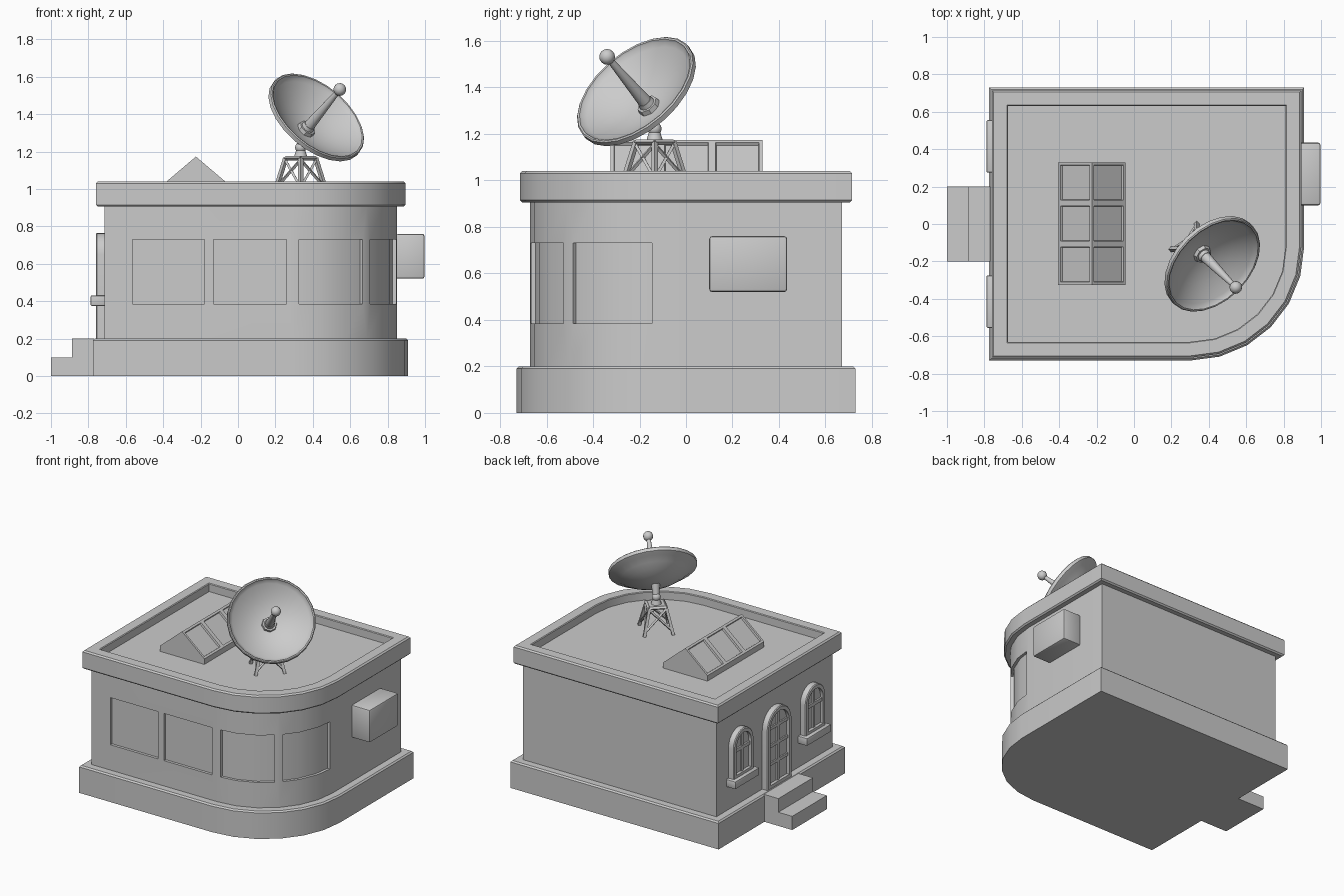
import bpy, bmesh, math
from mathutils import Vector, Matrix

if "Cube" in bpy.data.objects:
    bpy.data.objects.remove(bpy.data.objects["Cube"])


def finish(name, bm, smooth=True):
    bmesh.ops.recalc_face_normals(bm, faces=bm.faces)
    me = bpy.data.meshes.new(name)
    bm.to_mesh(me)
    bm.free()
    ob = bpy.data.objects.new(name, me)
    bpy.context.collection.objects.link(ob)
    if smooth:
        bpy.ops.object.select_all(action='DESELECT')
        ob.select_set(True)
        bpy.context.view_layer.objects.active = ob
        bpy.ops.object.shade_smooth_by_angle(angle=math.radians(30))
    return ob


def loft_bm(loops):
    """Skin a list of equal-length point loops and cap both ends."""
    bm = bmesh.new()
    rings = [[bm.verts.new(p) for p in loop] for loop in loops]
    n = len(rings[0])
    for a, b in zip(rings, rings[1:]):
        for i in range(n):
            j = (i + 1) % n
            bm.faces.new((a[i], a[j], b[j], b[i]))
    bm.faces.new(rings[0])
    bm.faces.new(rings[-1])
    bmesh.ops.recalc_face_normals(bm, faces=bm.faces)
    return bm


def box(name, lo, hi, bevel=0.0):
    lo, hi = Vector(lo), Vector(hi)
    bm = bmesh.new()
    bmesh.ops.create_cube(bm, size=1)
    bmesh.ops.scale(bm, vec=hi - lo, verts=bm.verts)
    bmesh.ops.translate(bm, vec=(lo + hi) / 2, verts=bm.verts)
    if bevel:
        bmesh.ops.bevel(bm, geom=bm.edges[:], offset=bevel, segments=2,
                        profile=0.5, affect='EDGES')
    return finish(name, bm)


def rod(name, p, q, r1, r2=None, sides=4):
    p, q = Vector(p), Vector(q)
    bm = bmesh.new()
    rot = (q - p).to_track_quat('Z', 'Y').to_matrix().to_4x4()
    bmesh.ops.create_cone(bm, cap_ends=True, segments=sides, radius1=r1,
                          radius2=r1 if r2 is None else r2, depth=(q - p).length,
                          matrix=Matrix.Translation((p + q) / 2) @ rot)
    return finish(name, bm, sides > 7)


def ball(name, c, r):
    bm = bmesh.new()
    bmesh.ops.create_uvsphere(bm, u_segments=12, v_segments=8, radius=r,
                              matrix=Matrix.Translation(c))
    return finish(name, bm)


# Building footprint with one rounded corner
CX, CY, R = 0.30, -0.12, 0.55


def footprint(off, z):
    pts = [(0.85 + off, 0.67 + off, z), (-0.715 - off, 0.67 + off, z),
           (-0.715 - off, -0.67 - off, z)]
    for i in range(7):
        a = math.radians(15 * i)
        pts.append((CX + (R + off) * math.sin(a), CY - (R + off) * math.cos(a), z))
    return pts


def storey(name, sections):
    return finish(name, loft_bm([footprint(o, z) for o, z in sections]))


storey("plinth", [(0.06, 0), (0.06, 0.19), (0.05, 0.2)])
walls = storey("walls", [(0, 0.195), (0, 0.91)])
storey("roof_parapet", [(0.035, 0.905), (0.045, 0.915), (0.045, 1.03), (0.035, 1.04),
                        (-0.035, 1.04), (-0.04, 1.035), (-0.04, 0.98)])


# Shop windows: two flat, two following the curve, recessed into the walls
def arc_point(deg, off):
    mid = min(5, int(deg // 15)) * 15 + 7.5
    rr = (R + off) * math.cos(math.radians(7.5)) / math.cos(math.radians(deg - mid))
    a = math.radians(deg)
    return CX + rr * math.sin(a), CY - rr * math.cos(a)


Z0, Z1, DEPTH = 0.385, 0.73, 0.02
cutters = [box("window_cutter", (x0, -0.75, Z0), (x1, -0.67 + DEPTH, Z1))
           for x0, x1 in ((-0.565, -0.18), (-0.13, 0.26))]
for angles in ((2.8, 15, 30, 42), (48, 60, 75, 87.2)):
    plan = [arc_point(a, -DEPTH) for a in angles] + \
           [arc_point(a, 0.08) for a in reversed(angles)]
    cutters.append(finish("window_cutter",
                          loft_bm([[(x, y, z) for x, y in plan] for z in (Z0, Z1)])))
for c in cutters:
    m = walls.modifiers.new("window", 'BOOLEAN')
    m.operation, m.solver, m.object = 'DIFFERENCE', 'EXACT', c
    bpy.ops.object.select_all(action='DESELECT')
    bpy.context.view_layer.objects.active = walls
    walls.select_set(True)
    bpy.ops.object.modifier_apply(modifier=m.name)
for c in cutters:
    bpy.data.objects.remove(c)
bpy.ops.object.shade_smooth_by_angle(angle=math.radians(30))


# Arched door and windows on the left wall
def arch(x, yc, half, z0, top):
    pts = [(x, yc - half, z0), (x, yc + half, z0)]
    for i in range(13):
        a = math.pi * i / 12
        pts.append((x, yc + half * math.cos(a), top - half + half * math.sin(a)))
    return pts


def arched_opening(name, yc, half, z0, rim):
    top, b = 0.765, 0.006
    finish(name, loft_bm([
        arch(-0.71, yc, half, z0, top), arch(-0.754, yc, half, z0, top),
        arch(-0.76, yc, half - b, z0 + b, top - b),
        arch(-0.76, yc, half - rim, z0 + rim, top - rim),
        arch(-0.738, yc, half - rim, z0 + rim, top - rim)]))


arched_opening("door", 0, 0.14, 0.195, 0.03)
box("door_centre_bar", (-0.748, -0.012, 0.22), (-0.73, 0.012, 0.74))
for z in (0.37, 0.5, 0.63):
    box("door_cross_bar", (-0.748, -0.112, z - 0.011), (-0.73, 0.112, z + 0.011))
for yc in (-0.415, 0.415):
    arched_opening("side_window", yc, 0.115, 0.42, 0.03)
    box("side_window_cross_bar", (-0.75, yc - 0.09, 0.61), (-0.73, yc + 0.09, 0.635))
    box("side_window_upright", (-0.748, yc - 0.01, 0.44), (-0.73, yc + 0.01, 0.74))
    box("side_window_sill", (-0.788, yc - 0.14, 0.375), (-0.71, yc + 0.14, 0.43), 0.006)

# Entrance steps
box("upper_step", (-0.888, -0.2, 0), (-0.77, 0.2, 0.2))
box("lower_step", (-1.0, -0.2, 0), (-0.885, 0.2, 0.1))

# Air conditioner on the right wall
box("air_conditioner", (0.845, 0.1, 0.52), (0.997, 0.435, 0.76), 0.012)

# Gabled skylight with three recessed panes on each slope
gable = [(-0.405, 0.975), (-0.045, 0.975), (-0.045, 1.02), (-0.225, 1.173), (-0.405, 1.02)]
bm = loft_bm([[(x, y, z) for x, z in gable] for y in (-0.325, -0.107, 0.112, 0.33)])
bm.normal_update()
panes = [f for f in bm.faces if f.normal.z > 0.3]
bmesh.ops.inset_individual(bm, faces=panes, thickness=0.022)
bmesh.ops.inset_individual(bm, faces=panes, thickness=0.004, depth=-0.013)
finish("skylight", bm, False)

# Lattice tower for the dish
T = Vector((0.335, -0.135, 0))


def corner(i, t):
    h = 0.138 - 0.058 * t
    a = math.pi / 2 * i
    return T + Vector((h * math.cos(a), h * math.sin(a), 0.98 + 0.185 * t))


for i in range(4):
    rod("tower_leg", corner(i, 0), corner(i, 1), 0.014)
    rod("tower_brace", corner(i, 0.15), corner(i + 1, 0.95), 0.009)
    rod("tower_brace", corner(i + 1, 0.15), corner(i, 0.95), 0.009)
    rod("tower_top_rail", corner(i, 1), corner(i + 1, 1), 0.012)
bm = bmesh.new()
bmesh.ops.create_cone(bm, cap_ends=True, segments=4, radius1=0.084, radius2=0.084,
                      depth=0.014, matrix=Matrix.Translation(T + Vector((0, 0, 1.167))))
finish("tower_plate", bm, False)
up = lambda z: T + Vector((0, 0, z))
rod("dish_post", up(1.17), up(1.215), 0.036, 0.022, 12)
ball("dish_pivot", up(1.222), 0.03)
rod("dish_mount", up(1.222), (0.357, -0.157, 1.308), 0.022, 0.03, 12)

# Dish: a revolved profile aimed up and to the front right
el = math.radians(40)
AIM = Vector((math.cos(el) * 0.7071, -math.cos(el) * 0.7071, math.sin(el)))
V = Vector((0.36, -0.155, 1.313))
curve = lambda r: 0.115 * (r / 0.283) ** 2
radii = [0.02, 0.07, 0.12, 0.17, 0.22, 0.26]
profile = [(r, curve(r) - 0.018) for r in radii] + \
          [(0.288, 0.09), (0.297, 0.096), (0.297, 0.119), (0.291, 0.124), (0.283, 0.122),
           (0.279, 0.112)] + [(r, curve(r)) for r in reversed(radii)]
N = 24
bm = loft_bm([[(r * math.cos(2 * math.pi * i / N), r * math.sin(2 * math.pi * i / N), t)
               for i in range(N)] for r, t in profile])
bm.transform(Matrix.Translation(V) @ AIM.to_track_quat('Z', 'Y').to_matrix().to_4x4())
finish("dish", bm)
rod("feed_collar", V - AIM * 0.005, V + AIM * 0.025, 0.054, 0.048, 8)
rod("feed_collar_cap", V + AIM * 0.025, V + AIM * 0.045, 0.036, 0.032, 12)
rod("feed_arm", V, V + AIM * 0.33, 0.032, 0.013, 12)
ball("feed_horn", V + AIM * 0.34, 0.034)
